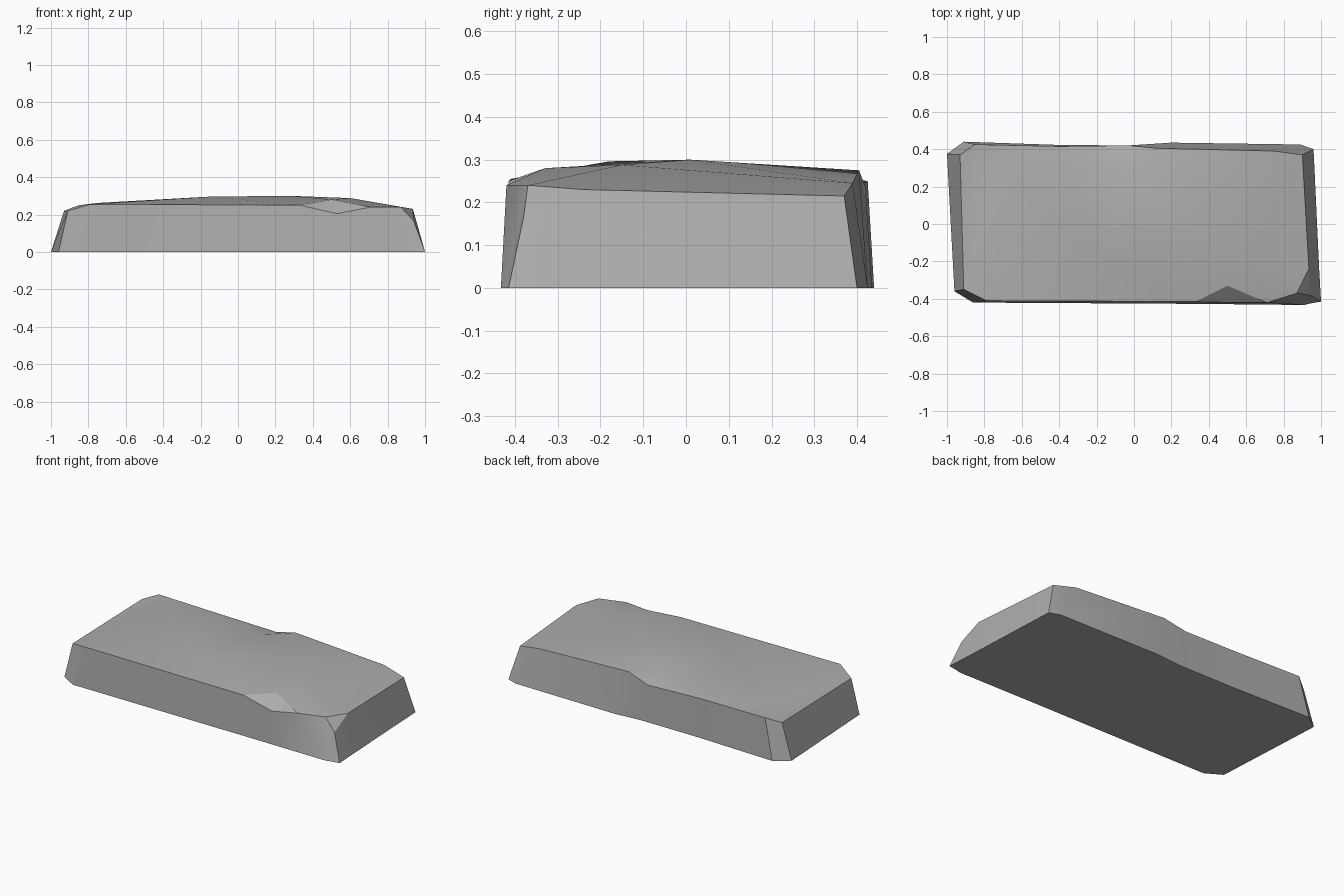
import bpy
import bmesh
import math
from mathutils import Vector
from mathutils.geometry import delaunay_2d_cdt

# Remove the default cube only
default_cube = bpy.data.objects.get("Cube")
if default_cube:
    bpy.data.objects.remove(default_cube, do_unlink=True)


def make_material(name, colour):
    """Plain flat colour, shown both in the viewport and in a render."""
    material = bpy.data.materials.new(name)
    material.use_nodes = True
    material.diffuse_color = colour
    shader = material.node_tree.nodes["Principled BSDF"]
    shader.inputs["Base Color"].default_value = colour
    shader.inputs["Roughness"].default_value = 0.9
    return material


# Outline of the slab, counter-clockwise: upper rim point, then its foot
outline = [
    ((-.91, -.35, .22), (-.96, -.36)),
    ((-.79, -.41, .255), (-.86, -.42)),
    ((.33, -.415, .25), (.33, -.427)),
    ((.53, -.42, .205), (.53, -.429)),
    ((.71, -.42, .24), (.91, -.433)),
    ((.87, -.37, .24), (.94, -.425)),
    ((.94, -.38, .165), (1, -.415)),
    ((.935, -.24, .23), (.99, -.24)),
    ((.9, .37, .215), (.96, .4)),
    ((.75, .39, .245), (.89, .425)),
    ((.12, .405, .275), (.2, .435)),
    ((-.03, .42, .235), (.02, .42)),
    ((-.4, .415, .245), (-.38, .422)),
    ((-.85, .425, .25), (-.91, .44)),
    ((-.93, .37, .22), (-1, .375)),
]

# High and low spots of the weathered top
bumps = [
    (-.15, -.18, .296), (.28, .01, .3), (.6, -.15, .288),
    (.5, -.33, .28), (-.02, .28, .275), (-.75, .33, .262),
]


def build_slab(name, material):
    bm = bmesh.new()
    rim = [bm.verts.new(top) for top, foot in outline]
    base = [bm.verts.new((*foot, 0)) for top, foot in outline]
    peaks = [bm.verts.new(point) for point in bumps]
    count = len(rim)

    # Underside and sloping sides
    bm.faces.new(reversed(base))
    for i in range(count):
        j = (i + 1) % count
        bm.faces.new((base[i], base[j], rim[j], rim[i]))

    # Faceted top, triangulated inside the rim
    top = rim + peaks
    flat = [Vector(v.co.xy) for v in top]
    border = [(i, (i + 1) % count) for i in range(count)]
    triangles = delaunay_2d_cdt(flat, border, [], 1, 0.0001)
    origin = triangles[3]
    for tri in triangles[2]:
        bm.faces.new([top[origin[i][0]] for i in tri])

    bmesh.ops.recalc_face_normals(bm, faces=bm.faces)
    mesh = bpy.data.meshes.new(name)
    bm.to_mesh(mesh)
    bm.free()
    mesh.materials.append(material)
    slab = bpy.data.objects.new(name, mesh)
    bpy.context.collection.objects.link(slab)
    return slab


# Flat rock with softly shaded facets and crisp edges
stone = make_material("stone_grey", (.42, .42, .42, 1))
rock = build_slab("flat_rock", stone)
bpy.ops.object.select_all(action="DESELECT")
rock.select_set(True)
bpy.context.view_layer.objects.active = rock
bpy.ops.object.shade_smooth_by_angle(angle=math.radians(30))
